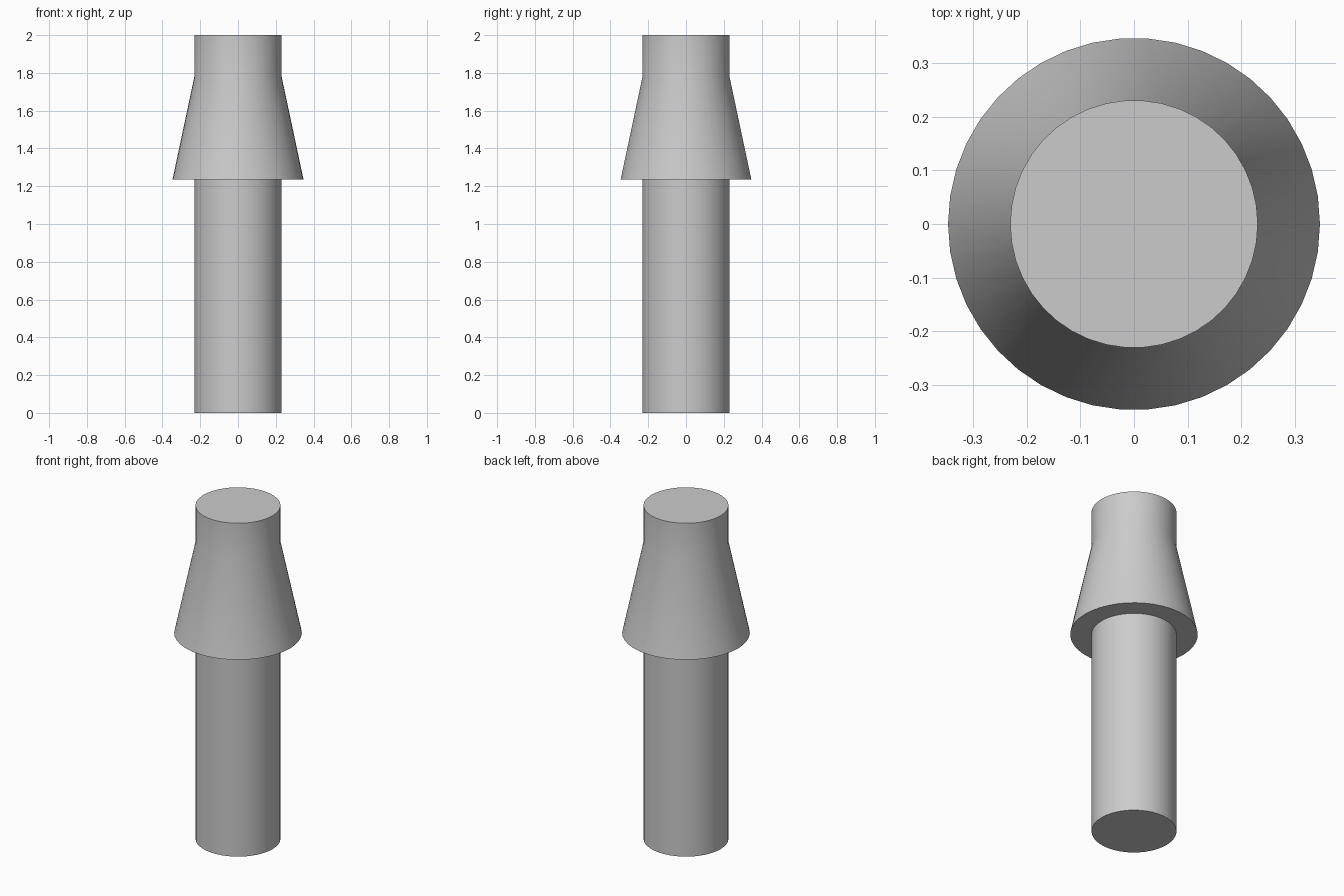
import bpy
import bmesh
from math import cos, sin, tau, radians

if "Cube" in bpy.data.objects:
    bpy.data.objects.remove(bpy.data.objects["Cube"], do_unlink=True)

SIDES = 42
SHAFT_R, COLLAR_R = 0.231, 0.347

# Plain grey material
grey = bpy.data.materials.new("light_grey")
grey.use_nodes = True
colour = (0.6, 0.6, 0.6, 1)
grey.diffuse_color = colour
grey.node_tree.nodes["Principled BSDF"].inputs["Base Color"].default_value = colour


def turned(name, profile):
    """Closed solid of revolution from (radius, height) points, bottom to top."""
    bm = bmesh.new()
    rings = [[bm.verts.new((r * cos(tau * i / SIDES), r * sin(tau * i / SIDES), z))
              for i in range(SIDES)] for r, z in profile]
    for low, high in zip(rings, rings[1:]):
        for i in range(SIDES):
            j = (i + 1) % SIDES
            bm.faces.new((low[i], low[j], high[j], high[i]))
    bm.faces.new(rings[0][::-1])
    bm.faces.new(rings[-1])
    mesh = bpy.data.meshes.new(name)
    bm.to_mesh(mesh)
    bm.free()
    mesh.materials.append(grey)
    obj = bpy.data.objects.new(name, mesh)
    bpy.context.collection.objects.link(obj)
    bpy.ops.object.select_all(action="DESELECT")
    obj.select_set(True)
    bpy.context.view_layer.objects.active = obj
    bpy.ops.object.shade_smooth_by_angle(angle=radians(30))
    return obj


# Straight shaft, flared collar with a flat underside, short neck on top
turned("collared_pin", [
    (SHAFT_R, 0),
    (SHAFT_R, 1.235),
    (COLLAR_R, 1.235),
    (SHAFT_R, 1.78),
    (SHAFT_R, 2),
])
